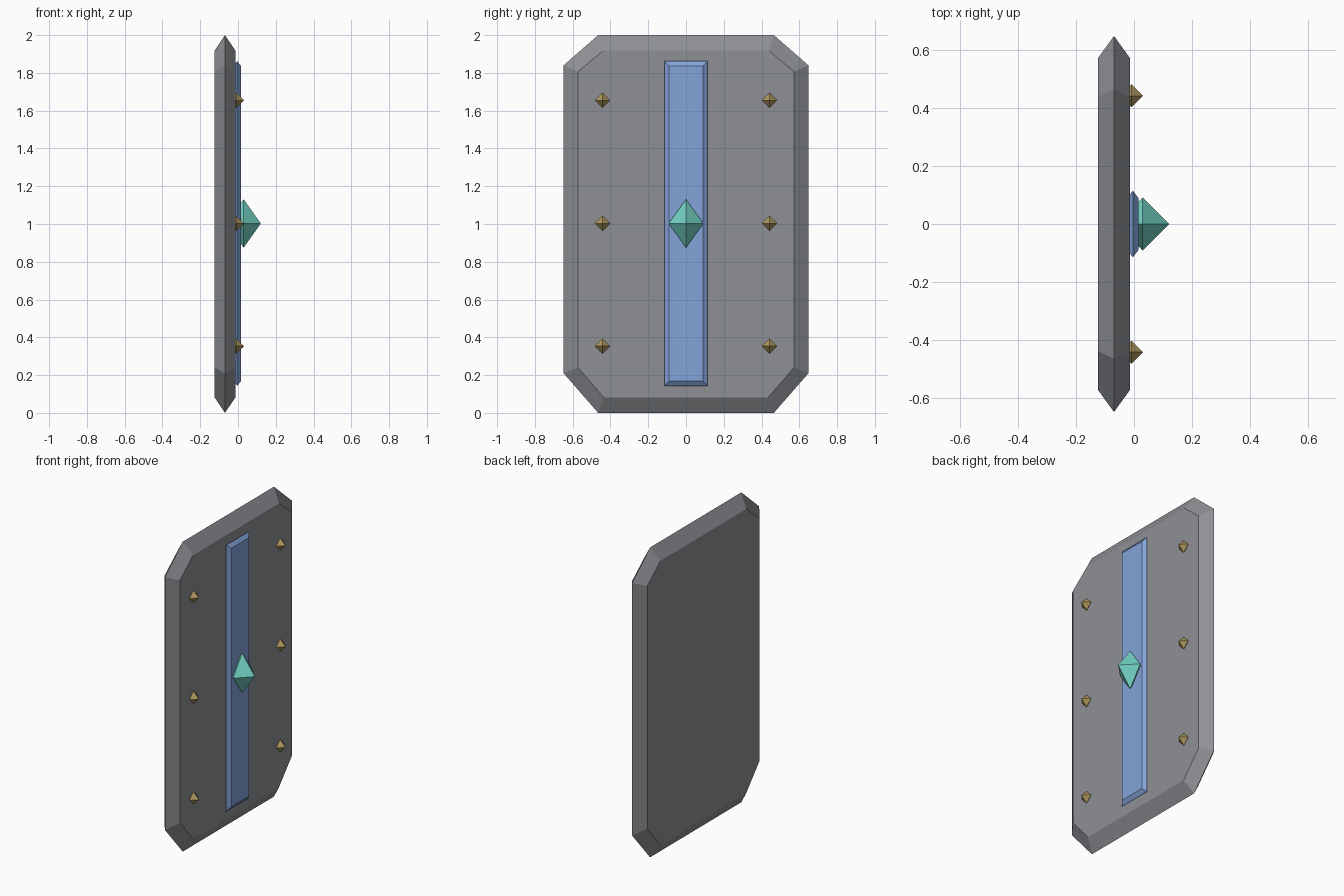
import bpy, bmesh

if "Cube" in bpy.data.objects:
    bpy.data.objects.remove(bpy.data.objects["Cube"], do_unlink=True)


def make_material(name, rgb):
    mat = bpy.data.materials.new(name)
    mat.use_nodes = True
    mat.diffuse_color = (*rgb, 1)
    bsdf = next(n for n in mat.node_tree.nodes if n.type == "BSDF_PRINCIPLED")
    bsdf.inputs["Base Color"].default_value = (*rgb, 1)
    return mat


steel = make_material("steel grey", (0.27, 0.28, 0.30))
blue = make_material("band blue", (0.23, 0.37, 0.70))
gold = make_material("stud gold", (0.42, 0.31, 0.11))
teal = make_material("gem teal", (0.17, 0.65, 0.55))


def finish(name, bm, mat):
    bmesh.ops.recalc_face_normals(bm, faces=bm.faces)
    mesh = bpy.data.meshes.new(name)
    bm.to_mesh(mesh)
    bm.free()
    mesh.materials.append(mat)
    obj = bpy.data.objects.new(name, mesh)
    bpy.context.collection.objects.link(obj)
    return obj


def bevelled_panel(name, rim, face, x_mid, half, mat):
    """Panel widest at mid thickness, tapering to a smaller face on each side."""
    bm = bmesh.new()
    rings = [[bm.verts.new((x, y, z)) for y, z in outline]
             for x, outline in ((x_mid - half, face), (x_mid, rim), (x_mid + half, face))]
    n = len(rim)
    for a, b in zip(rings, rings[1:]):
        for i in range(n):
            j = (i + 1) % n
            bm.faces.new((a[i], a[j], b[j], b[i]))
    bm.faces.new(rings[0])
    bm.faces.new(rings[-1])
    return finish(name, bm, mat)


def octahedron(name, centre, radii, mat):
    bm = bmesh.new()
    bmesh.ops.create_cube(bm, size=1)
    bm.clear()
    cx, cy, cz = centre
    rx, ry, rz = radii
    ring = [bm.verts.new((cx, cy + y * ry, cz + z * rz))
            for y, z in ((1, 0), (0, 1), (-1, 0), (0, -1))]
    for side in (-1, 1):
        tip = bm.verts.new((cx + side * rx, cy, cz))
        for i in range(4):
            bm.faces.new((ring[i], ring[(i + 1) % 4], tip))
    return finish(name, bm, mat)


def mirrored(half_outline):
    return half_outline + [(-y, z) for y, z in reversed(half_outline)]


# Shield plate with clipped corners
plate_rim = mirrored([(0.465, 0), (0.648, 0.21), (0.648, 1.84), (0.465, 2)])
plate_face = mirrored([(0.435, 0.082), (0.572, 0.24), (0.572, 1.807), (0.438, 1.918)])
bevelled_panel("shield_plate", plate_rim, plate_face, -0.069, 0.055, steel)

# Raised central band
band_rim = mirrored([(0.115, 0.143), (0.115, 1.862)])
band_face = mirrored([(0.09, 0.168), (0.09, 1.837)])
bevelled_panel("central_band", band_rim, band_face, -0.004, 0.019, blue)

# Central gem
octahedron("centre_gem", (0.03, 0, 1.003), (0.091, 0.092, 0.128), teal)

# Studs along both sides
for side, y in (("left", 0.442), ("right", -0.442)):
    for level, z in (("lower", 0.353), ("middle", 1.003), ("upper", 1.655)):
        octahedron(f"{level}_{side}_stud", (-0.009, y, z), (0.04, 0.04, 0.04), gold)
